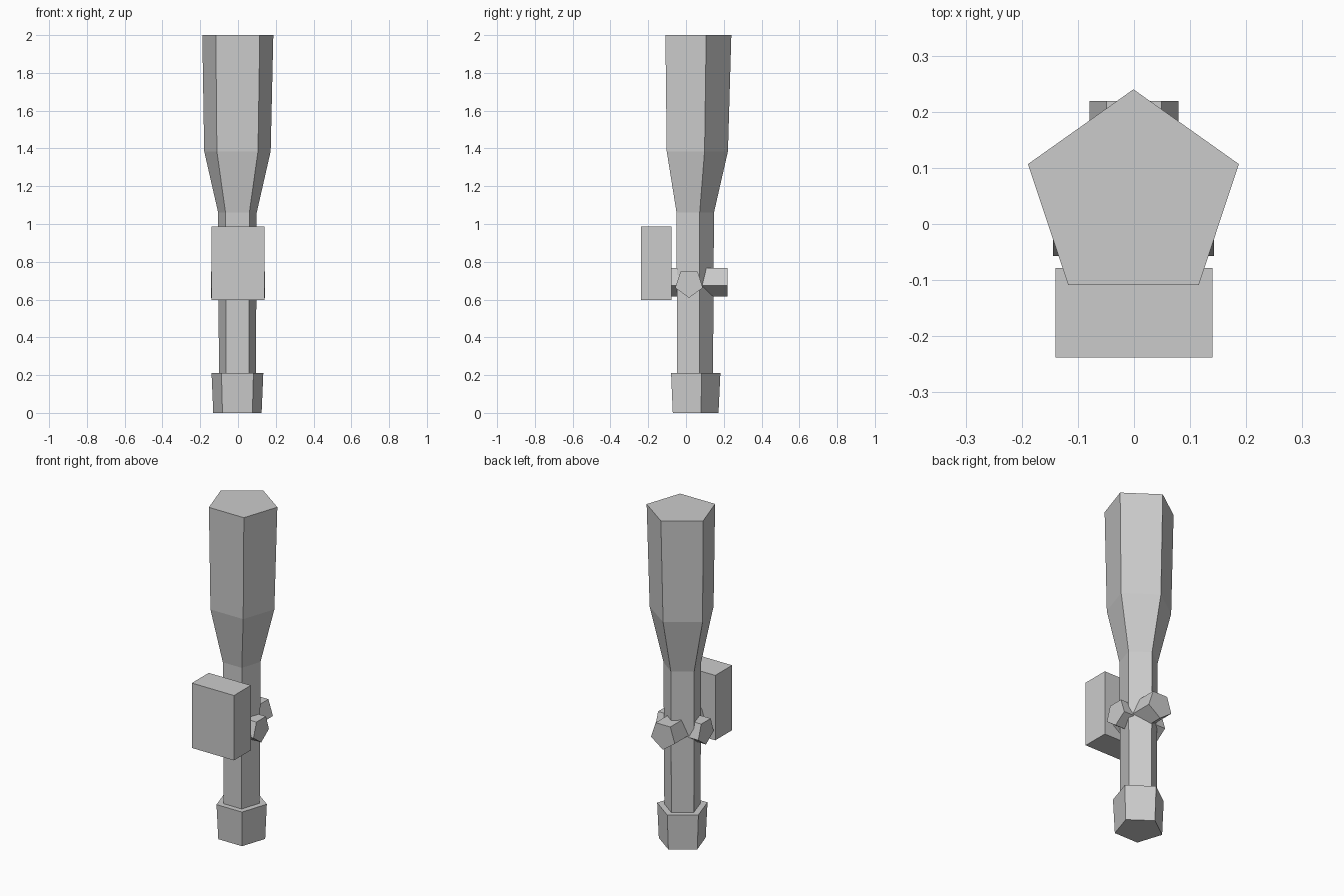
import bpy
import bmesh
import math
from mathutils import Vector

if "Cube" in bpy.data.objects:
    bpy.data.objects.remove(bpy.data.objects["Cube"], do_unlink=True)

GREY = (0.6, 0.6, 0.6, 1.0)
mat = bpy.data.materials.new("plain grey")
mat.use_nodes = True
mat.diffuse_color = GREY
mat.node_tree.nodes["Principled BSDF"].inputs["Base Color"].default_value = GREY


def finish(name, bm):
    bmesh.ops.recalc_face_normals(bm, faces=bm.faces)
    mesh = bpy.data.meshes.new(name)
    bm.to_mesh(mesh)
    bm.free()
    mesh.materials.append(mat)
    obj = bpy.data.objects.new(name, mesh)
    bpy.context.collection.objects.link(obj)
    return obj


def pentagon():
    """Unit pentagon with one corner pointing along the second axis."""
    return [(math.sin(i * math.tau / 5), math.cos(i * math.tau / 5)) for i in range(5)]


def loft(name, rings):
    """Skin closed rings of points and cap both ends."""
    bm = bmesh.new()
    loops = [[bm.verts.new(p) for p in ring] for ring in rings]
    for a, b in zip(loops, loops[1:]):
        for i in range(5):
            j = (i + 1) % 5
            bm.faces.new((a[i], a[j], b[j], b[i]))
    bm.faces.new(loops[0])
    bm.faces.new(loops[-1])
    return finish(name, bm)


def tube_ring(z, half_width, front, back, x=-0.003):
    """Level pentagon: flat towards the front, corner towards the back."""
    radius = (back - front) / (1 + math.cos(math.pi / 5))
    wide = half_width / math.sin(math.tau / 5)
    return [Vector((x + wide * u, back - radius + radius * v, z)) for u, v in pentagon()]


def knob(name, axis, start, end, radius, across, z):
    """Pentagonal bar lying along x or y, with a corner pointing down."""
    rings = []
    for t in (start, end):
        ring = []
        for u, v in pentagon():
            side = across + radius * u
            height = z - radius * v
            ring.append((t, side, height) if axis == "x" else (side, t, height))
        rings.append(ring)
    return loft(name, rings)


# Scope tube with eyepiece, straight neck and flared front bell
loft("eyepiece", [
    tube_ring(0, 0.128, -0.07, 0.172),
    tube_ring(0.21, 0.137, -0.079, 0.182),
])
loft("scope_tube", [
    tube_ring(0.2, 0.098, -0.047, 0.143),
    tube_ring(1.06, 0.102, -0.05, 0.148),
    tube_ring(1.385, 0.176, -0.102, 0.222),
    tube_ring(2, 0.188, -0.109, 0.24, -0.001),
])

# Adjustment knobs passing through the tube
knob("cross_knob", "x", -0.144, 0.143, 0.077, 0.016, 0.686)
knob("mount_knob", "y", -0.09, 0.219, 0.083, 0, 0.699)

# Mounting block
bm = bmesh.new()
bmesh.ops.create_cube(bm, size=1)
bmesh.ops.scale(bm, vec=(0.28, 0.16, 0.39), verts=bm.verts)
bmesh.ops.translate(bm, vec=(0, -0.158, 0.792), verts=bm.verts)
finish("mount_block", bm)
